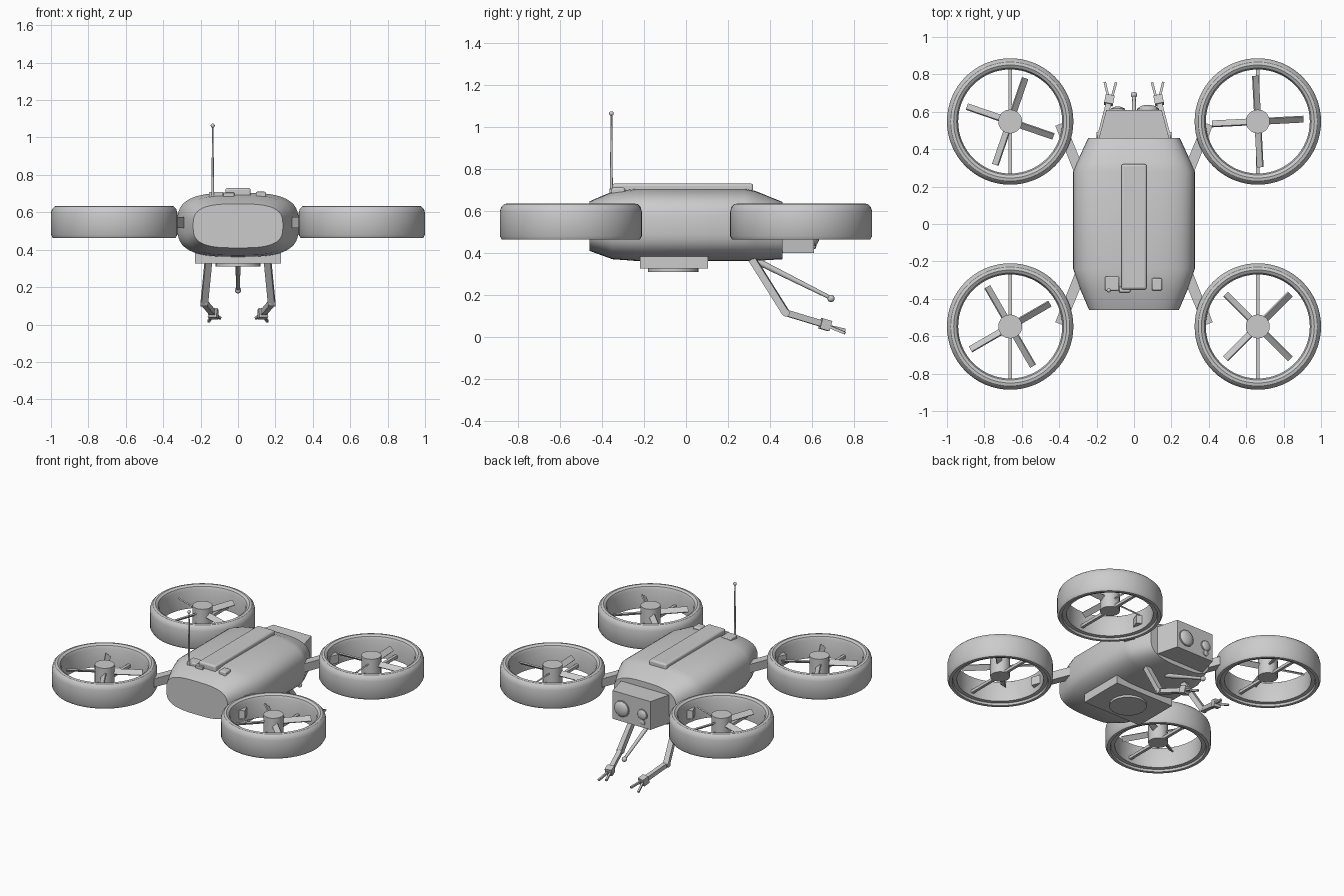
import bpy, bmesh, math
from mathutils import Vector, Matrix

if "Cube" in bpy.data.objects:
    bpy.data.objects.remove(bpy.data.objects["Cube"])

grey = bpy.data.materials.new("light_grey")
grey.use_nodes = True
grey.diffuse_color = (0.6, 0.6, 0.6, 1)
grey.node_tree.nodes["Principled BSDF"].inputs["Base Color"].default_value = (0.6, 0.6, 0.6, 1)


def finish(name, bm, bevel=0):
    bmesh.ops.recalc_face_normals(bm, faces=bm.faces)
    mesh = bpy.data.meshes.new(name)
    bm.to_mesh(mesh)
    bm.free()
    mesh.materials.append(grey)
    ob = bpy.data.objects.new(name, mesh)
    bpy.context.collection.objects.link(ob)
    bpy.ops.object.select_all(action='DESELECT')
    ob.select_set(True)
    bpy.context.view_layer.objects.active = ob
    if bevel:
        mod = ob.modifiers.new("bevel", 'BEVEL')
        mod.width, mod.segments = bevel, 3
    bpy.ops.object.shade_smooth_by_angle(angle=math.radians(32))
    return ob


def box(name, lo, hi, bevel=0, front_scale=1):
    lo, hi = Vector(lo), Vector(hi)
    bm = bmesh.new()
    bmesh.ops.create_cube(bm, size=1)
    for v in bm.verts:
        if v.co.y > 0:
            v.co.x *= front_scale
        v.co = (lo + hi) / 2 + v.co * (hi - lo)
    return finish(name, bm, bevel)


def beam(name, a, b, w, h, roll=0):
    """Rectangular bar between two points."""
    a, b = Vector(a), Vector(b)
    bm = bmesh.new()
    bmesh.ops.create_cube(bm, size=1)
    turn = (b - a).to_track_quat('Y', 'Z').to_matrix().to_4x4()
    mat = (Matrix.Translation((a + b) / 2) @ turn @ Matrix.Rotation(roll, 4, 'Y')
           @ Matrix.Diagonal((w, (b - a).length, h, 1)))
    bm.transform(mat)
    return finish(name, bm)


def rod(name, a, b, r1, r2):
    a, b = Vector(a), Vector(b)
    bm = bmesh.new()
    bmesh.ops.create_cone(bm, cap_ends=True, segments=20, radius1=r1, radius2=r2,
                          depth=(b - a).length)
    turn = (b - a).to_track_quat('Z', 'Y').to_matrix().to_4x4()
    bm.transform(Matrix.Translation((a + b) / 2) @ turn)
    return finish(name, bm)


def ball(name, c, r, squash=1):
    bm = bmesh.new()
    bmesh.ops.create_uvsphere(bm, u_segments=24, v_segments=14, radius=r)
    bm.transform(Matrix.Translation(c) @ Matrix.Diagonal((1, squash, 1, 1)))
    return finish(name, bm)


def loft(name, rings, closed=False):
    """Skin rings of points; cap the ends or join the last ring to the first."""
    bm = bmesh.new()
    rows = [[bm.verts.new(p) for p in ring] for ring in rings]
    n = len(rows[0])
    pairs = list(zip(rows, rows[1:])) + ([(rows[-1], rows[0])] if closed else [])
    for r, s in pairs:
        for i in range(n):
            j = (i + 1) % n
            bm.faces.new((r[i], r[j], s[j], s[i]))
    if not closed:
        bm.faces.new(rows[0])
        bm.faces.new(rows[-1])
    return finish(name, bm)


# Fuselage: rounded-rectangle sections along y
def section(y, half_w, bottom, top, n=48, power=3.1):
    def s(t):
        return math.copysign(abs(t) ** (2 / power), t)
    mid, half_h = (top + bottom) / 2, (top - bottom) / 2
    return [(half_w * s(math.cos(k * math.tau / n)), y,
             mid + half_h * s(math.sin(k * math.tau / n))) for k in range(n)]


loft("fuselage", [section(*v) for v in (
    (-0.46, 0.24, 0.41, 0.645), (-0.35, 0.287, 0.37, 0.692), (-0.24, 0.325, 0.362, 0.705),
    (0.28, 0.325, 0.362, 0.705), (0.33, 0.305, 0.362, 0.695), (0.46, 0.245, 0.37, 0.642))])

# Top spine and small hatches
box("spine", (-0.068, -0.35, 0.66), (0.068, 0.32, 0.73), 0.012)
box("antenna_base", (-0.155, -0.355, 0.66), (-0.08, -0.28, 0.708), 0.006)
box("cable_block", (-0.08, -0.365, 0.66), (-0.02, -0.335, 0.706), 0.004)
box("hatch", (0.095, -0.355, 0.66), (0.15, -0.29, 0.71), 0.008)
rod("antenna", (-0.135, -0.355, 0.69), (-0.135, -0.355, 1.06), 0.007, 0.004)
ball("antenna_tip", (-0.135, -0.355, 1.063), 0.011)

# Belly pod with round sensor
box("belly_pod", (-0.23, -0.22, 0.325), (0.23, 0.105, 0.39))
rod("belly_sensor", (0, -0.06, 0.31), (0, -0.06, 0.33), 0.12, 0.12)

# Sensor head with lenses
box("head", (-0.195, 0.43, 0.4), (0.195, 0.61, 0.6), front_scale=0.76)
for label, x, z, r in (("large", 0.075, 0.49, 0.058), ("medium", -0.087, 0.492, 0.038),
                       ("small", -0.087, 0.438, 0.02)):
    rod(label + "_lens_rim", (x, 0.6, z), (x, 0.617, z), r, r)
    ball(label + "_lens", (x, 0.612, z), r * 0.95, 0.45)

# Probe under the head
rod("probe", (0, 0.33, 0.365), (0, 0.69, 0.185), 0.016, 0.009)
ball("probe_tip", (0, 0.69, 0.183), 0.017)

# Manipulator arms
for side, s in (("left", 1), ("right", -1)):
    shoulder, elbow = Vector((s * 0.155, 0.315, 0.37)), Vector((s * 0.18, 0.475, 0.115))
    wrist, palm = Vector((s * 0.137, 0.64, 0.065)), Vector((s * 0.128, 0.685, 0.052))
    beam(side + "_upper_arm", shoulder, elbow, 0.036, 0.034)
    rod(side + "_elbow", elbow - Vector((0.02, 0, 0)), elbow + Vector((0.02, 0, 0)), 0.018, 0.018)
    beam(side + "_forearm", elbow, wrist, 0.03, 0.03)
    beam(side + "_wrist", wrist, palm, 0.048, 0.05)
    for k, (dx, z) in enumerate(((-0.032, 0.033), (0.028, 0.018))):
        beam(f"{side}_finger_{k}", palm + Vector((s * dx * 0.3, -0.01, 0)),
             (palm.x + s * dx, 0.757, z), 0.013, 0.013)

# Ducted rotors on booms
duct_profile = ((0.278, 0.478), (0.278, 0.605), (0.286, 0.625), (0.302, 0.635), (0.318, 0.632),
                (0.332, 0.618), (0.338, 0.595), (0.338, 0.48), (0.328, 0.463), (0.308, 0.463),
                (0.304, 0.478))
for name, sx, sy, angle in (("rear_left", 1, 1, 3), ("rear_right", -1, 1, 71),
                            ("front_left", 1, -1, 45), ("front_right", -1, -1, 30)):
    cx, cy = sx * 0.662, sy * 0.548
    beam(name + "_boom", (sx * 0.26, sy * 0.2, 0.545), (sx * 0.395, sy * 0.535, 0.545), 0.055, 0.06)
    loft(name + "_duct", [[(cx + r * math.cos(k * math.tau / 64), cy + r * math.sin(k * math.tau / 64), z)
                           for k in range(64)] for r, z in duct_profile], closed=True)
    rod(name + "_hub", (cx, cy, 0.5), (cx, cy, 0.625), 0.064, 0.064)
    beam(name + "_strut", (cx, cy - 0.285, 0.51), (cx, cy + 0.285, 0.51), 0.02, 0.02)
    for k in range(4):
        d = Matrix.Rotation(math.radians(angle + 90 * k), 3, 'Z') @ Vector((1, 0, 0))
        c = Vector((cx, cy, 0.575))
        beam(f"{name}_blade_{k}", c + d * 0.04, c + d * 0.245, 0.04, 0.009, math.radians(40))
